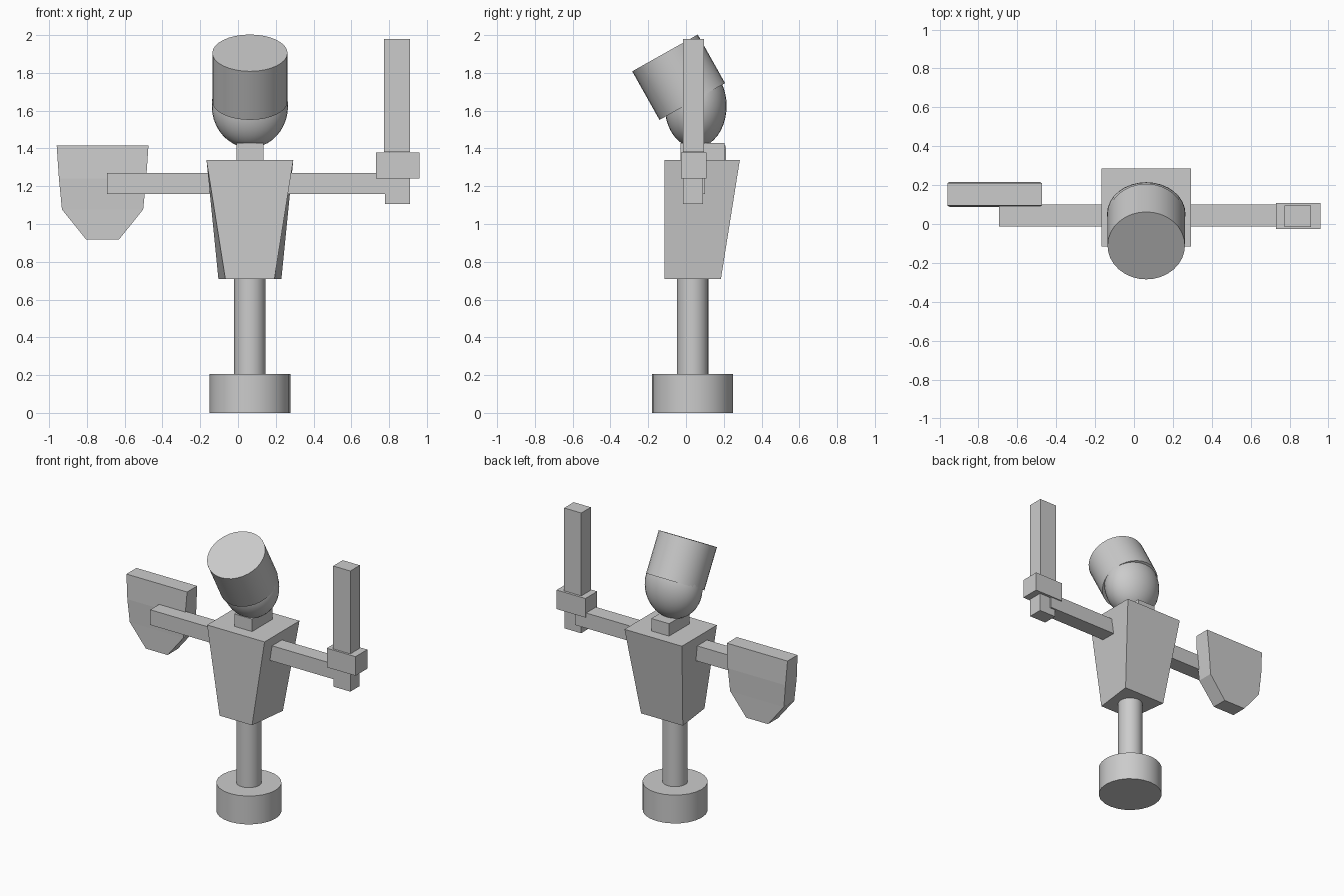
import bpy, bmesh, math

if "Cube" in bpy.data.objects:
    bpy.data.objects.remove(bpy.data.objects["Cube"])

CX = 0.063  # centre line of the body


def loft(name, rings):
    """Four-sided solid; ring = (z, centre x, front half width, back half width, front y, back y)."""
    bm = bmesh.new()
    loops = []
    for z, cx, wf, wb, yf, yb in rings:
        pts = [(cx - wf, yf), (cx + wf, yf), (cx + wb, yb), (cx - wb, yb)]
        loops.append([bm.verts.new((x, y, z)) for x, y in pts])
    for a, b in zip(loops, loops[1:]):
        for i in range(4):
            j = (i + 1) % 4
            bm.faces.new((a[i], a[j], b[j], b[i]))
    bm.faces.new(loops[0][::-1])
    bm.faces.new(loops[-1])
    bmesh.ops.recalc_face_normals(bm, faces=bm.faces)
    mesh = bpy.data.meshes.new(name)
    bm.to_mesh(mesh)
    bm.free()
    ob = bpy.data.objects.new(name, mesh)
    bpy.context.collection.objects.link(ob)
    return ob


def box(name, x0, x1, y0, y1, z0, z1):
    cx, w = (x0 + x1) / 2, (x1 - x0) / 2
    return loft(name, [(z0, cx, w, w, y0, y1), (z1, cx, w, w, y0, y1)])


def cylinder(name, radius, depth, loc, tilt=0.0, sides=24):
    bpy.ops.mesh.primitive_cylinder_add(vertices=sides, radius=radius, depth=depth,
                                        location=loc, rotation=(tilt, 0, 0))
    ob = bpy.context.object
    ob.name = name
    bpy.ops.object.shade_smooth_by_angle(angle=math.radians(35))
    return ob


# Stand: round base and post
cylinder("base", 0.214, 0.205, (CX, 0.035, 0.1025))
cylinder("post", 0.083, 0.53, (CX, 0.035, 0.465))

# Torso, narrowing downward and toward the front
loft("torso", [(0.71, CX, 0.13, 0.167, -0.115, 0.185),
               (1.34, CX, 0.23, 0.23, -0.115, 0.285)])
box("neck", -0.008, 0.134, -0.03, 0.205, 1.33, 1.43)

# Egg-shaped head inside a helmet tipped forward
bpy.ops.mesh.primitive_uv_sphere_add(segments=32, ring_count=20, location=(CX, 0.051, 1.625))
head = bpy.context.object
head.name = "head"
head.scale = (0.202, 0.164, 0.222)
bpy.ops.object.shade_smooth()
cylinder("helmet", 0.199, 0.295, (CX, -0.039, 1.777), math.radians(29.3), 32)

# Arms, mirrored about the body's centre line
for side, s in (("left", -1), ("right", 1)):
    xs = sorted((CX + s * 0.1, CX + s * 0.757))
    box(side + "_arm", xs[0], xs[1], -0.013, 0.1, 1.16, 1.27)

# Sword: blade, guard and grip
box("sword_blade", 0.773, 0.91, -0.015, 0.094, 1.38, 1.98)
box("sword_guard", 0.73, 0.96, -0.027, 0.108, 1.24, 1.378)
box("sword_grip", 0.777, 0.91, -0.015, 0.09, 1.107, 1.24)

# Shield, slightly thicker at mid height
loft("shield", [(z, -0.717, w, w, yf, yb) for z, w, yf, yb in (
    (0.918, 0.087, 0.095, 0.21),
    (1.077, 0.215, 0.093, 0.212),
    (1.24, 0.231, 0.088, 0.217),
    (1.416, 0.243, 0.095, 0.21))])
